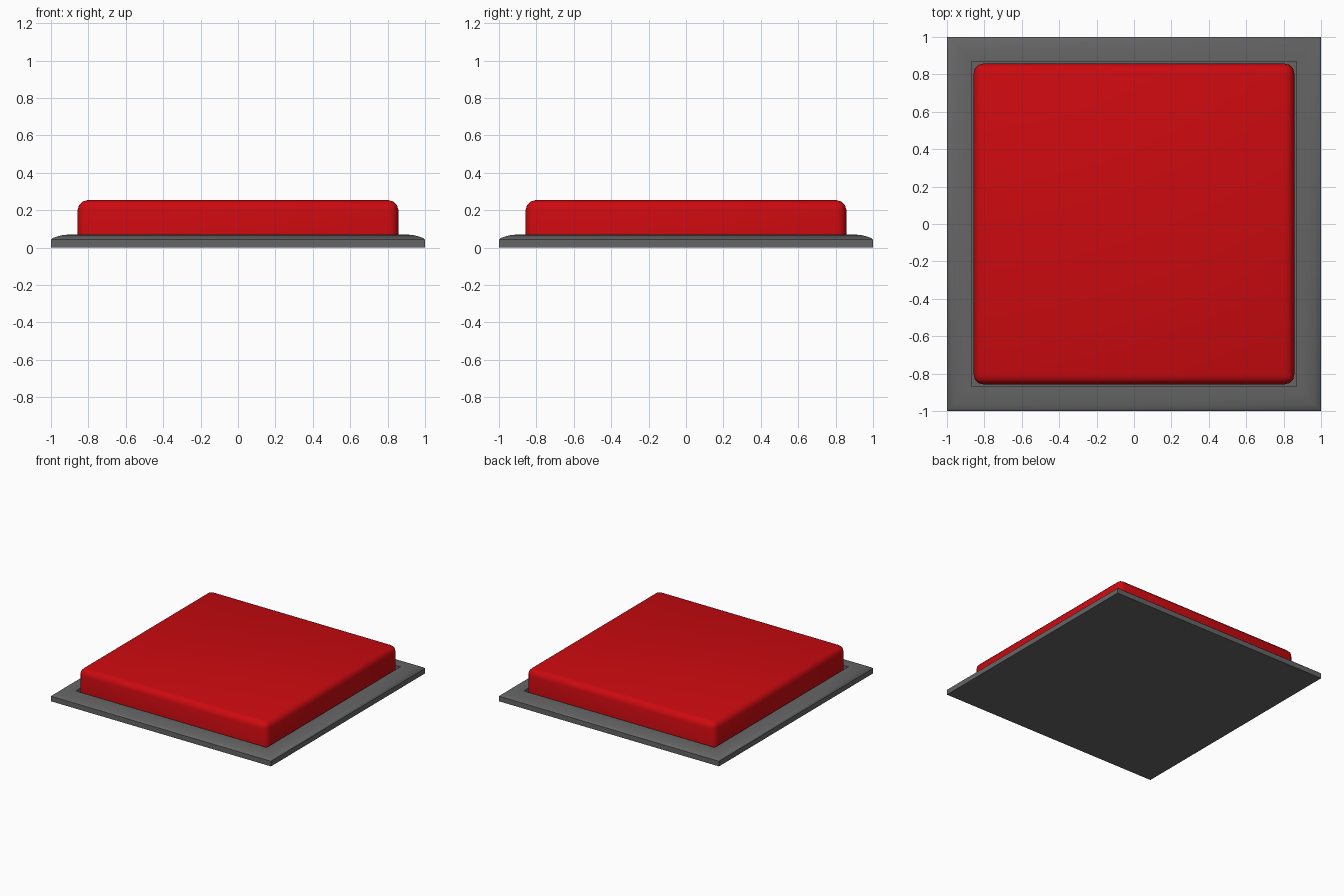
import bpy, bmesh

if "Cube" in bpy.data.objects:
    bpy.data.objects.remove(bpy.data.objects["Cube"])


def make_object(name, bm, color):
    bmesh.ops.recalc_face_normals(bm, faces=bm.faces[:])
    mesh = bpy.data.meshes.new(name)
    bm.to_mesh(mesh)
    bm.free()
    obj = bpy.data.objects.new(name, mesh)
    bpy.context.collection.objects.link(obj)
    mat = bpy.data.materials.new(name + "_material")
    mat.diffuse_color = color
    mat.use_nodes = True
    mat.node_tree.nodes["Principled BSDF"].inputs["Base Color"].default_value = mat.diffuse_color
    mesh.materials.append(mat)
    bpy.ops.object.select_all(action='DESELECT')
    obj.select_set(True)
    bpy.context.view_layer.objects.active = obj
    bpy.ops.object.shade_smooth_by_angle(angle=0.7)
    return obj


def square_loft(profile):
    """Stack square rings (half width, height), closed at both ends."""
    bm = bmesh.new()
    rings = [[bm.verts.new((sx * r, sy * r, z))
              for sx, sy in ((-1, -1), (1, -1), (1, 1), (-1, 1))]
             for r, z in profile]
    for a, b in zip(rings, rings[1:]):
        for i in range(4):
            j = (i + 1) % 4
            bm.faces.new((a[i], a[j], b[j], b[i]))
    bm.faces.new(rings[0])
    bm.faces.new(rings[-1])
    return bm


# Grey base: mitred frame with a rounded outer rim and a recess
base_profile = [(1, 0), (1, 0.042), (0.99, 0.051), (0.965, 0.06),
                (0.935, 0.067), (0.90, 0.07), (0.868, 0.07), (0.868, 0.02)]
make_object("base_frame", square_loft(base_profile), (0.13, 0.13, 0.13, 1))

# Red push pad: block with rounded top and vertical edges
bm = square_loft([(0.857, 0.02), (0.857, 0.253)])
edges = [e for e in bm.edges if max(v.co.z for v in e.verts) > 0.1]
bmesh.ops.bevel(bm, geom=edges, offset=0.05, offset_type='OFFSET',
                segments=3, profile=0.5, affect='EDGES')
make_object("push_pad", bm, (0.6, 0.003, 0.005, 1))
